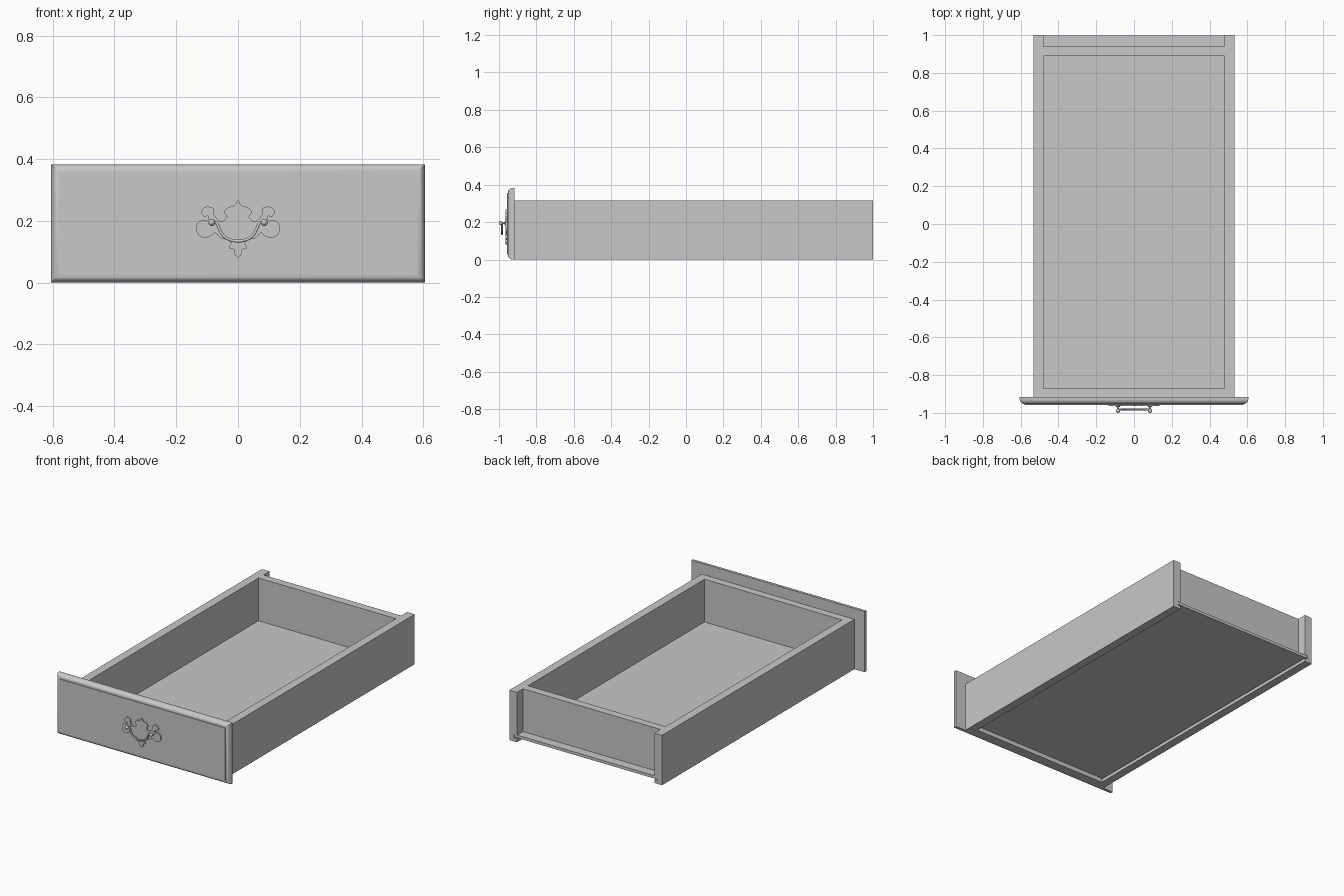
import bpy, bmesh, math
from mathutils import Matrix, Vector

cube = bpy.data.objects.get("Cube")
if cube:
    bpy.data.objects.remove(cube, do_unlink=True)

gray = bpy.data.materials.new("plain gray")
gray.use_nodes = True
color = (0.58, 0.58, 0.58, 1)
gray.diffuse_color = color
gray.node_tree.nodes["Principled BSDF"].inputs["Base Color"].default_value = color


def finish(name, bm, smooth=False):
    """Turn a bmesh into a named object with the gray material."""
    bmesh.ops.recalc_face_normals(bm, faces=bm.faces)
    mesh = bpy.data.meshes.new(name)
    bm.to_mesh(mesh)
    bm.free()
    mesh.materials.append(gray)
    obj = bpy.data.objects.new(name, mesh)
    bpy.context.collection.objects.link(obj)
    if smooth:
        shade(obj)
    return obj


def shade(obj):
    bpy.ops.object.select_all(action="DESELECT")
    obj.select_set(True)
    bpy.context.view_layer.objects.active = obj
    bpy.ops.object.shade_smooth_by_angle(angle=math.radians(35))


def prism(name, outline, y0, y1):
    """Extrude an x-z outline along y."""
    bm = bmesh.new()
    face = bm.faces.new([bm.verts.new((x, y0, z)) for x, z in outline])
    grown = bmesh.ops.extrude_face_region(bm, geom=[face])["geom"]
    verts = [v for v in grown if isinstance(v, bmesh.types.BMVert)]
    bmesh.ops.translate(bm, verts=verts, vec=(0, y1 - y0, 0))
    return finish(name, bm)


def board(name, half_width, y0, y1, z0, z1):
    w = half_width
    return prism(name, [(-w, z0), (w, z0), (w, z1), (-w, z1)], y0, y1)


def lathe(name, profile, center, steps=20):
    """Revolve (radius, y) pairs around the y axis."""
    bm = bmesh.new()
    verts = [bm.verts.new((r, y, 0)) for r, y in profile]
    edges = [bm.edges.new(pair) for pair in zip(verts, verts[1:])]
    bmesh.ops.spin(bm, geom=verts + edges, cent=(0, 0, 0), axis=(0, 1, 0),
                   angle=math.tau, steps=steps)
    bmesh.ops.remove_doubles(bm, verts=bm.verts, dist=0.00005)
    bmesh.ops.transform(bm, matrix=Matrix.Translation(center), verts=bm.verts)
    return finish(name, bm, smooth=True)


# Drawer box: grooved sides, end boards and a floor panel held in the grooves
inner, outer, top = 0.48, 0.533, 0.315
floor_low, floor_high, groove = 0.027, 0.045, 0.5
side_outline = [(inner, 0), (outer, 0), (outer, top), (inner, top),
                (inner, floor_high), (groove, floor_high),
                (groove, floor_low - 0.006), (inner, floor_low - 0.006)]
for label, sign in (("left", 1), ("right", -1)):
    prism(label + "_side", [(sign * x, z) for x, z in side_outline], -0.917, 1)
board("box_front", inner, -0.917, -0.87, 0, top)
board("box_back", inner, 0.89, 0.94, floor_high, top)
board("floor_panel", groove, -0.87, 0.998, floor_low, floor_high)

# Face board with a rounded border and a small step to the raised field
half_w, height, round_r = 0.605, 0.383, 0.026
rings = [(0, -0.917)]
for i in range(9):
    a = i / 8 * math.pi / 2
    rings.append((round_r * (1 - math.cos(a)), -0.927 - round_r * math.sin(a)))
rings.append((round_r, -0.957))
bm = bmesh.new()
loops = []
for inset, y in rings:
    w, low, high = half_w - inset, inset, height - inset
    loops.append([bm.verts.new((x, y, z)) for x, z in
                  ((-w, low), (w, low), (w, high), (-w, high))])
for a, b in zip(loops, loops[1:]):
    for i in range(4):
        j = (i + 1) % 4
        bm.faces.new((a[i], a[j], b[j], b[i]))
bm.faces.new(loops[0])
bm.faces.new(loops[-1])
finish("face_board", bm, smooth=True)

# Scrolled backplate: half an outline, rounded and mirrored
unit = 1 / 310
half = [(0, 83), (4, 77), (9, 76), (14, 71), (11, 66), (15, 62), (20, 63),
        (24, 69), (24, 74), (28, 76), (33, 76), (37, 71), (34, 66), (30, 67),
        (31, 62), (36, 63), (41, 59), (42, 53), (39, 47), (33, 45), (27, 47),
        (23, 50), (18, 45), (11, 43), (7, 40), (9, 35), (4, 33), (4, 29), (0, 25)]
points = [Vector(p) * unit for p in half]
curved = []
for i in range(len(points) - 1):
    p0, p1 = points[max(i - 1, 0)], points[i]
    p2, p3 = points[i + 1], points[min(i + 2, len(points) - 1)]
    for t in (0, 1 / 3, 2 / 3):
        curved.append(p1 + (p2 - p0) * (t / 2)
                      + (2 * p0 - 5 * p1 + 4 * p2 - p3) * (t * t / 2)
                      + (3 * p1 - p0 - 3 * p2 + p3) * (t ** 3 / 2))
curved.append(points[-1])
outline = [(p.x, p.y) for p in curved]
outline += [(-x, z) for x, z in outline[-2:0:-1]]
prism("handle_backplate", outline, -0.9565, -0.964)

# Posts with rounded heads
post_x, post_z = 0.085, 0.195
post = [(0, -0.957), (0.012, -0.957), (0.012, -0.967), (0.006, -0.97), (0.006, -0.98)]
post += [(0.011 * math.sin(a), -0.989 - 0.011 * math.cos(a))
         for a in (math.pi * k / 10 for k in range(8, -1, -1))]
for label, sign in (("left", 1), ("right", -1)):
    lathe(label + "_handle_post", post, (sign * post_x, 0, post_z))

# Hanging bail
arm = [(0.085, 0.195), (0.07, 0.193), (0.061, 0.175), (0.047, 0.152), (0.025, 0.139)]
path = arm + [(0, 0.135)] + [(-x, z) for x, z in reversed(arm)]
curve = bpy.data.curves.new("handle_bail", "CURVE")
curve.dimensions = "3D"
curve.bevel_depth = 0.005
curve.bevel_resolution = 3
curve.resolution_u = 6
curve.use_fill_caps = True
spline = curve.splines.new("BEZIER")
spline.bezier_points.add(len(path) - 1)
for point, (x, z) in zip(spline.bezier_points, path):
    point.co = (x, -0.983, z)
    point.handle_left_type = point.handle_right_type = "AUTO"
curve.materials.append(gray)
bail = bpy.data.objects.new("handle_bail", curve)
bpy.context.collection.objects.link(bail)
